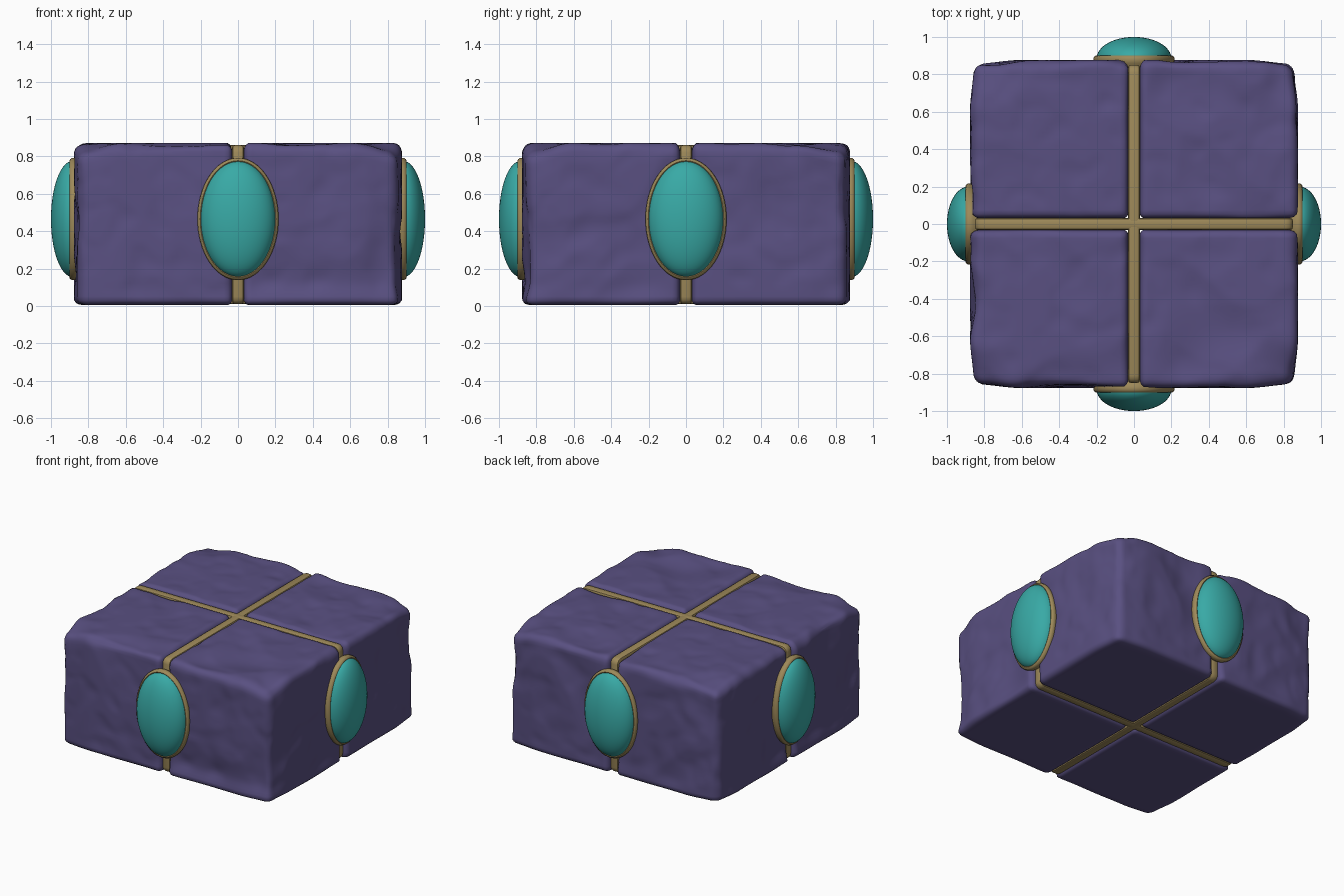
import bpy, bmesh, math
from mathutils import Vector, Matrix, noise

if "Cube" in bpy.data.objects:
    bpy.data.objects.remove(bpy.data.objects["Cube"])


def material(name, color):
    m = bpy.data.materials.new(name)
    m.diffuse_color = (*color, 1)
    m.use_nodes = True
    m.node_tree.nodes["Principled BSDF"].inputs["Base Color"].default_value = m.diffuse_color
    return m


STONE = material("purple_stone", (0.10, 0.08, 0.22))
GOLD = material("old_gold", (0.34, 0.25, 0.10))
GEM = material("teal_gem", (0.04, 0.40, 0.38))


def finish(bm, name, mat, angle=50):
    bmesh.ops.recalc_face_normals(bm, faces=bm.faces[:])
    me = bpy.data.meshes.new(name)
    bm.to_mesh(me)
    bm.free()
    ob = bpy.data.objects.new(name, me)
    bpy.context.collection.objects.link(ob)
    me.materials.append(mat)
    bpy.ops.object.select_all(action='DESELECT')
    ob.select_set(True)
    bpy.context.view_layer.objects.active = ob
    bpy.ops.object.shade_smooth_by_angle(angle=math.radians(angle))
    return ob


def smooth(t):
    t = max(0.0, min(1.0, t))
    return t * t * (3 - 2 * t)


# Worn stone quarter block: rounded box with dented faces and chipped outer edges
LO, HI = Vector((0.03, 0.03, 0.005)), Vector((0.877, 0.877, 0.872))


def stone_block(name, sx, sy, seed):
    bm = bmesh.new()
    bmesh.ops.create_cube(bm, size=1)
    bmesh.ops.subdivide_edges(bm, edges=bm.edges[:], cuts=36, use_grid_fill=True)
    for v in bm.verts:
        p = Vector([LO[i] + (v.co[i] + 0.5) * (HI[i] - LO[i]) for i in range(3)])
        off = Vector((seed * 7.3, seed * 3.1, seed * 5.7))
        n = noise.noise(p * 3.2 + off)
        # inner edges stay tight, outer edges are worn rounder
        r_in, r_out = 0.03, 0.06 + 0.025 * n
        core = Vector()
        for i in range(3):
            core[i] = max(LO[i] + r_in, min(HI[i] - r_out, p[i]))
        d = p - core
        radius = Vector([r_in if d[i] < 0 else r_out for i in range(3)])
        q = Vector([d[i] / radius[i] for i in range(3)])
        if q.length > 0:
            q *= max(abs(c) for c in q) / q.length
        p = core + Vector([q[i] * radius[i] for i in range(3)])
        # shallow dents on the outer faces, fading out toward the seams and base
        dent = 0.035 * max(0.0, noise.noise(p * 3.0 - off) + 0.05)
        dent += 0.012 * max(0.0, noise.noise(p * 8.0 + off))
        fade = smooth((p.z - 0.01) / 0.12)
        for i in range(3):
            if q[i] > 0.3:
                p[i] -= dent * q[i] * fade
        # slight taper on the outer upper corner
        t = smooth((p.x - 0.6) / 0.27) * smooth((p.y - 0.6) / 0.27)
        p.z -= 0.045 * t * smooth((p.z - 0.3) / 0.5)
        p.x -= 0.02 * t
        p.y -= 0.02 * t
        v.co = (p.x * sx, p.y * sy, p.z)
    return finish(bm, name, STONE, 60)


stone_block("stone_block_front_left", -1, -1, 1)
stone_block("stone_block_front_right", 1, -1, 2)
stone_block("stone_block_back_left", -1, 1, 3)
stone_block("stone_block_back_right", 1, 1, 4)


# Gold bands: thin bevelled plates filling the seams between the blocks
def seam_band(name, angle):
    bm = bmesh.new()
    bmesh.ops.create_cube(bm, size=1)
    bmesh.ops.scale(bm, vec=(1.70, 0.064, 0.85), verts=bm.verts[:])
    bmesh.ops.translate(bm, vec=(0, 0, 0.435), verts=bm.verts[:])
    ends = [e for e in bm.edges if abs(e.verts[0].co.y - e.verts[1].co.y) > 0.01]
    bmesh.ops.bevel(bm, geom=ends, offset=0.04, segments=3, profile=0.5, affect='EDGES')
    bm.normal_update()
    rims = [e for e in bm.edges if any(abs(f.normal.y) > 0.9 for f in e.link_faces)]
    bmesh.ops.bevel(bm, geom=rims, offset=0.016, segments=2, profile=0.5, affect='EDGES')
    bm.transform(Matrix.Rotation(angle, 4, 'Z'))
    return finish(bm, name, GOLD, 35)


seam_band("seam_band_x", 0)
seam_band("seam_band_y", math.pi / 2)


# Oval lathe around the outward axis: profile points are (outset, distance)
def oval_sweep(name, rings, mat, angle, segs=64, tip=None):
    bm = bmesh.new()
    loops = []
    for a, b, h in rings:
        loops.append([bm.verts.new((h, a * math.cos(2 * math.pi * k / segs),
                                    0.465 + b * math.sin(2 * math.pi * k / segs)))
                      for k in range(segs)])
    for l0, l1 in zip(loops, loops[1:]):
        for k in range(segs):
            j = (k + 1) % segs
            bm.faces.new((l0[k], l0[j], l1[j], l1[k]))
    if tip is not None:
        c = bm.verts.new((tip, 0, 0.465))
        for k in range(segs):
            bm.faces.new((loops[-1][k], loops[-1][(k + 1) % segs], c))
    bm.transform(Matrix.Rotation(angle, 4, 'Z'))
    return finish(bm, name, mat, 50)


# Oval gems with gold bezels on all four sides
BEZEL = [(-0.02, 0.80), (0.0, 0.84), (0.013, 0.86), (0.017, 0.875), (0.016, 0.888),
         (0.010, 0.898), (0.002, 0.902), (-0.006, 0.898), (-0.014, 0.885)]
for i, side in enumerate(("right", "back", "left", "front")):
    turn = i * math.pi / 2
    oval_sweep("gem_bezel_" + side, [(0.2 + o, 0.31 + o, h) for o, h in BEZEL], GOLD, turn)
    dome = [(0.2 * math.cos(t), 0.31 * math.cos(t), 0.885 + 0.115 * math.sin(t))
            for t in [math.pi / 2 * s / 16 for s in range(16)]]
    oval_sweep("gem_" + side, dome, GEM, turn, tip=1.0)
